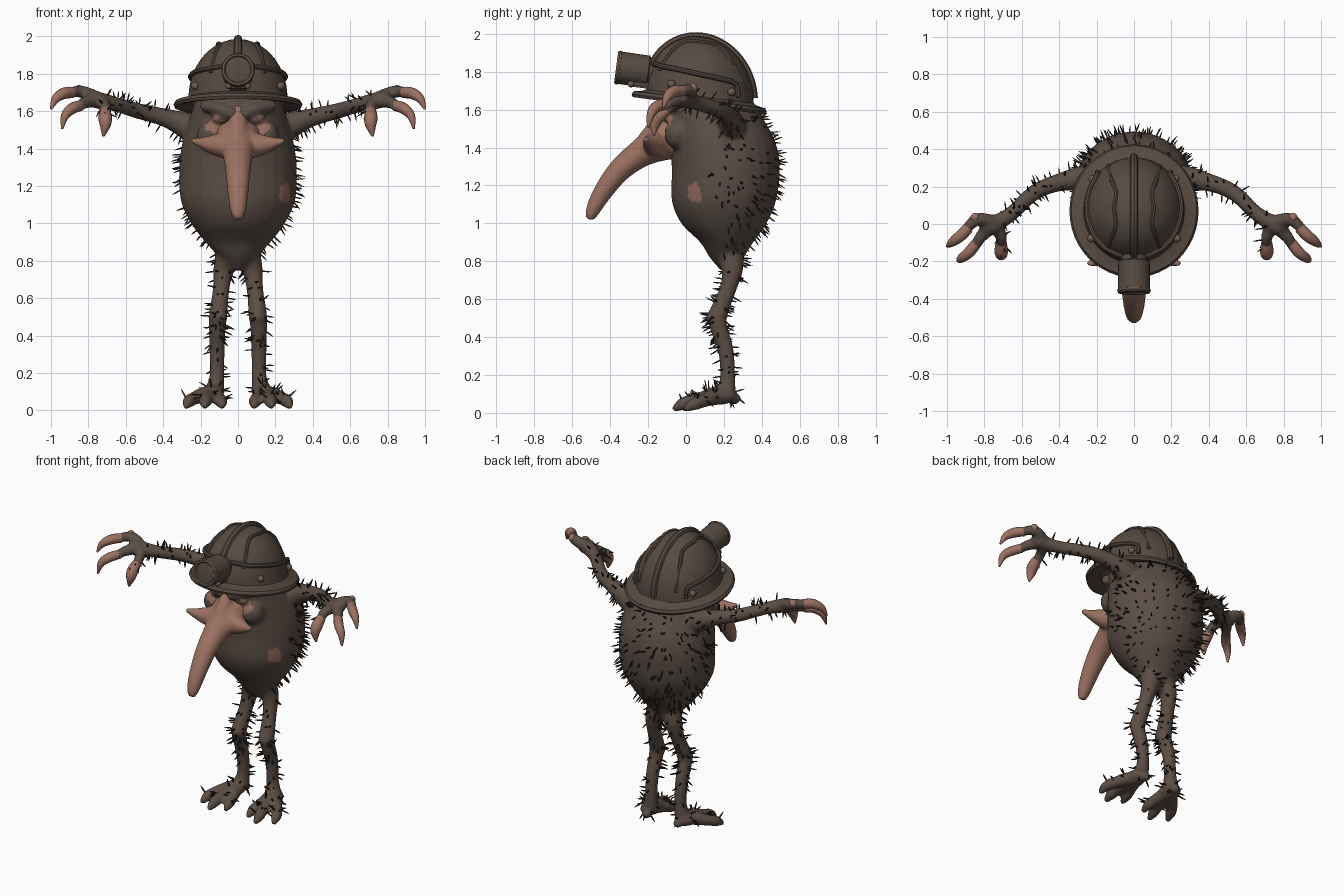
import bpy, bmesh, math, random
from mathutils import Vector as V, Matrix, noise

if "Cube" in bpy.data.objects:
    bpy.data.objects.remove(bpy.data.objects["Cube"])

random.seed(4)


def material(name, rgb):
    m = bpy.data.materials.new(name)
    m.diffuse_color = (*rgb, 1)
    m.use_nodes = True
    m.node_tree.nodes["Principled BSDF"].inputs["Base Color"].default_value = m.diffuse_color
    return m


SKIN = material("brown skin", (0.105, 0.076, 0.060))
HORN = material("pink horn", (0.330, 0.165, 0.120))
SORE = material("pink bare patch", (0.290, 0.145, 0.108))
SHELL = material("helmet brown", (0.094, 0.070, 0.054))
METAL = material("worn metal", (0.150, 0.100, 0.074))
HAIR = material("dark bristle", (0.022, 0.016, 0.013))


def loft(bm, rings):
    """Skin a list of rings and cap both ends."""
    rows = [[bm.verts.new(p) for p in r] for r in rings]
    n = len(rows[0])
    for a, b in zip(rows, rows[1:]):
        for i in range(n):
            bm.faces.new((a[i], a[(i + 1) % n], b[(i + 1) % n], b[i]))
    bm.faces.new(rows[0])
    bm.faces.new(rows[-1])


def spline(pts, steps=4):
    """Catmull-Rom through points of any dimension."""
    p = [pts[0]] + list(pts) + [pts[-1]]
    out = []
    for i in range(1, len(p) - 2):
        for k in range(steps):
            t = k / steps
            out.append([0.5 * (2 * b + (c - a) * t + (2 * a - 5 * b + 4 * c - d) * t * t
                               + (3 * b - a - 3 * c + d) * t ** 3)
                        for a, b, c, d in zip(*p[i - 1:i + 3])])
    return out + [list(pts[-1])]


def tube(bm, pts, sides=12, wide=1.0, steps=4, side=1):
    """Round tube through (x, y, z, radius) points; side=-1 mirrors it."""
    q = spline([(p[0] * side, *p[1:]) for p in pts], steps)
    c = [V(p[:3]) for p in q]
    ref, rings = V((1, 0, 0)), []
    if abs((c[-1] - c[0]).normalized().x) > 0.8:
        ref = V((0, 0, 1))
    for i, p in enumerate(c):
        t = (c[min(i + 1, len(c) - 1)] - c[max(i - 1, 0)]).normalized()
        u = (ref - t * ref.dot(t)).normalized()
        w, ref = t.cross(u), u
        rings.append([p + q[i][3] * (u * wide * math.cos(a) + w * math.sin(a))
                      for a in (2 * math.pi * k / sides for k in range(sides))])
    loft(bm, rings)


def ball(bm, loc, size):
    s = size if isinstance(size, tuple) else (size,) * 3
    bmesh.ops.create_uvsphere(bm, u_segments=14, v_segments=9, radius=1,
                              matrix=Matrix.Translation(loc) @ Matrix.Diagonal((*s, 1)))


def finish(bm, name, *mats, voxel=0, angle=40):
    """Turn a bmesh into a shaded object, optionally fused into one skin."""
    bmesh.ops.recalc_face_normals(bm, faces=bm.faces)
    me = bpy.data.meshes.new(name)
    bm.to_mesh(me)
    bm.free()
    ob = bpy.data.objects.new(name, me)
    bpy.context.collection.objects.link(ob)
    for m in mats:
        me.materials.append(m)
    bpy.ops.object.select_all(action='DESELECT')
    ob.select_set(True)
    bpy.context.view_layer.objects.active = ob
    if voxel:
        r = ob.modifiers.new("fuse", 'REMESH')
        r.mode, r.voxel_size = 'VOXEL', voxel
        s = ob.modifiers.new("soften", 'SMOOTH')
        s.iterations, s.factor = 4, 0.5
        for mod in ("fuse", "soften"):
            bpy.ops.object.modifier_apply(modifier=mod)
        angle = 80
    bpy.ops.object.shade_smooth_by_angle(angle=math.radians(angle))
    return ob


# Torso and head: (z, centre y, half width, half depth)
bm = bmesh.new()
torso = [(0.75, 0.225, 0.05, 0.04), (0.82, 0.215, 0.10, 0.09), (0.90, 0.215, 0.175, 0.14),
         (1.00, 0.20, 0.25, 0.225), (1.12, 0.20, 0.305, 0.275), (1.28, 0.21, 0.315, 0.285),
         (1.42, 0.195, 0.30, 0.28), (1.54, 0.155, 0.265, 0.26), (1.64, 0.12, 0.235, 0.235),
         (1.74, 0.09, 0.20, 0.20)]
loft(bm, [[V((rx * math.cos(a), cy + ry * math.sin(a), z))
           for a in (2 * math.pi * k / 28 for k in range(28))]
          for z, cy, rx, ry in spline(torso)])

for s in (1, -1):
    # Arms and palms
    tube(bm, [(0.17, 0.22, 1.47, 0.10), (0.27, 0.24, 1.52, 0.075), (0.39, 0.225, 1.565, 0.05),
              (0.53, 0.17, 1.60, 0.043), (0.65, 0.06, 1.635, 0.04), (0.73, 0.01, 1.655, 0.045),
              (0.79, 0.0, 1.665, 0.045)], side=s)
    ball(bm, (s * 0.77, -0.01, 1.665), (0.06, 0.05, 0.045))
    # Fingers
    for f in ([(0.76, 0.01, 1.67, 0.04), (0.84, 0.025, 1.705, 0.034), (0.91, -0.045, 1.695, 0.027)],
              [(0.77, -0.02, 1.66, 0.04), (0.82, -0.07, 1.645, 0.033), (0.855, -0.13, 1.62, 0.027)],
              [(0.74, 0.0, 1.65, 0.04), (0.71, -0.07, 1.625, 0.032), (0.71, -0.12, 1.575, 0.028)]):
        tube(bm, f, side=s)
    # Legs
    tube(bm, [(0.04, 0.225, 0.86, 0.08), (0.075, 0.245, 0.76, 0.058), (0.09, 0.22, 0.65, 0.045),
              (0.105, 0.17, 0.52, 0.05), (0.11, 0.17, 0.46, 0.047), (0.112, 0.21, 0.33, 0.042),
              (0.112, 0.22, 0.19, 0.04), (0.125, 0.21, 0.10, 0.055)], side=s)
    ball(bm, (s * 0.105, 0.155, 0.50), 0.05)
    # Feet, heels and toes
    ball(bm, (s * 0.14, 0.17, 0.09), (0.065, 0.10, 0.048))
    ball(bm, (s * 0.12, 0.26, 0.075), 0.03)
    for x, y in ((0.09, 0.0), (0.175, -0.05), (0.265, 0.01)):
        k = x - 0.14
        tube(bm, [(0.14 + k * 0.3, 0.15, 0.085, 0.045), (0.14 + k * 0.75, y + 0.085, 0.065, 0.036),
                  (x, y + 0.03, 0.045, 0.034), (x + k * 0.1, y - 0.02, 0.016, 0.013)], side=s)
    # Brows, eyelids and cheeks
    tube(bm, [(0.015, -0.125, 1.575, 0.03), (0.09, -0.115, 1.61, 0.032), (0.19, -0.05, 1.63, 0.03)], side=s)
    ball(bm, (s * 0.09, -0.09, 1.565), (0.055, 0.045, 0.035))
    ball(bm, (s * 0.14, -0.045, 1.47), (0.08, 0.07, 0.08))
body = finish(bm, "body", SKIN, SORE, voxel=0.012)

# Ragged bare patches under the eyes and on the flank
patches = [(V((0.125, -0.11, 1.525)), 0.05), (V((-0.125, -0.11, 1.525)), 0.05), (V((0.26, 0.04, 1.165)), 0.05)]
for p in body.data.polygons:
    wob = 0.03 * noise.noise(p.center * 30)
    p.material_index = int(any((p.center - c).length < r + wob for c, r in patches))

# Bristles over the back, arms and legs
bm = bmesh.new()
hairy = [p for p in body.data.polygons if
         (p.center.z < 0.76 or p.center.y > 0.2 or 0.3 < abs(p.center.x) < 0.74)
         and not (p.center.z > 1.6 and abs(p.center.x) < 0.3) and p.center.z > 0.06
         and abs(p.center.x) < 0.74]
for p in random.sample(hairy, 480):
    n = p.normal
    jit = V([random.uniform(-0.35, 0.35) for _ in range(3)])
    d = (n + jit + V((0, 0, -0.25))).normalized()
    u = d.orthogonal().normalized()
    w = d.cross(u)
    size = random.uniform(0.03, 0.055)
    loft(bm, [[p.center + d * h + r * (u * math.cos(a) + w * math.sin(a)) for a in (0, 1.57, 3.14, 4.71)]
              for h, r in ((-0.01, 0.0055), (size * 0.6, 0.005), (size, 0.0012))])
finish(bm, "bristles", HAIR)

# Hooked beak with a bridge and side barbs
bm = bmesh.new()
tube(bm, [(0, -0.02, 1.46, 0.12), (0, -0.11, 1.44, 0.11), (0, -0.23, 1.375, 0.077), (0, -0.33, 1.30, 0.064),
          (0, -0.40, 1.22, 0.056), (0, -0.46, 1.13, 0.047), (0, -0.495, 1.06, 0.036), (0, -0.51, 1.02, 0.02)],
     sides=16, wide=1.1)
tube(bm, [(0, -0.08, 1.62, 0.035), (0, -0.13, 1.54, 0.05), (0, -0.22, 1.42, 0.05)])
for s in (1, -1):
    tube(bm, [(0.03, -0.14, 1.42, 0.085), (0.12, -0.17, 1.42, 0.06), (0.19, -0.195, 1.43, 0.033),
              (0.25, -0.215, 1.445, 0.012)], side=s)
finish(bm, "beak", HORN, voxel=0.011)

# Claws on the fingers
bm = bmesh.new()
for s in (1, -1):
    for c in ([(0.885, -0.02, 1.70, 0.03), (0.93, -0.065, 1.695, 0.031), (0.975, -0.10, 1.665, 0.023),
               (1.0, -0.12, 1.61, 0.006)],
              [(0.84, -0.10, 1.63, 0.029), (0.885, -0.155, 1.615, 0.03), (0.925, -0.185, 1.575, 0.023),
               (0.94, -0.20, 1.505, 0.006)],
              [(0.71, -0.10, 1.60, 0.03), (0.71, -0.145, 1.565, 0.036), (0.71, -0.165, 1.525, 0.03),
               (0.72, -0.17, 1.465, 0.006)]):
        tube(bm, c, side=s)
    ball(bm, (s * 0.85, 0.035, 1.715), 0.025)
finish(bm, "claws", HORN)

# Helmet, in a frame tilted back
TILT = Matrix.Translation((0, 0.07, 1.64)) @ Matrix.Rotation(math.radians(-7.5), 4, 'X')


def dome(a, t, k=1.0):
    """Point on the helmet dome at turn a and elevation t, in degrees."""
    a, t = math.radians(a), math.radians(t)
    return V((0.265 * k * math.cos(a) * math.cos(t),
              0.285 * k * math.sin(a) * math.cos(t) - 0.03 * math.sin(t), 0.03 + 0.312 * k * math.sin(t)))


def strip(bm, path, r, sides=8, wide=1.0):
    tube(bm, [(*(TILT @ p), r) for p in path], sides=sides, wide=wide, steps=2)


bm = bmesh.new()
brim = [(0.22, 0.12), (0.25, 0.0), (0.31, -0.018), (0.338, -0.02), (0.345, -0.005), (0.335, 0.012), (0.29, 0.02), (0.27, 0.03)]
rings = [[TILT @ V((r * math.cos(a), (r + 0.014) * math.sin(a), z))
          for a in (2 * math.pi * k / 48 for k in range(48))] for r, z in brim]
rings += [[TILT @ dome(360 * k / 48, t) for k in range(48)] for t in (3, 12, 22, 32, 42, 52, 62, 72, 80, 86, 89)]
loft(bm, rings)
finish(bm, "helmet", SHELL)

# Crest, pressed ribs and hanging straps
bm = bmesh.new()
strip(bm, [dome(-90, t, 1.01) for t in range(5, 90, 10)] + [dome(90, t, 1.01) for t in range(85, 0, -10)], 0.02, wide=1.1)
for s in (1, -1):
    strip(bm, [dome(90 - s * 90 + s * a, t, 1.0) for a, t in
               ((-55, 20), (-50, 45), (-40, 62), (0, 66), (40, 62), (50, 45), (58, 12))], 0.012)
    strip(bm, [dome(90 - s * 90 + s * a, t, 1.03) for a, t in
               ((-75, 26), (-50, 24), (-25, 23), (0, 21), (25, 19), (42, 16), (44, 4))], 0.014)
finish(bm, "helmet_ribs", SHELL)

# Rivets around the rim
bm = bmesh.new()
for a in (-32, 35, 145, 212):
    ball(bm, TILT @ dome(a, 8, 1.03), 0.022)
for s in (1, -1):
    ball(bm, (s * 0.05, -0.29, 1.735), 0.018)
finish(bm, "rivets", METAL)


# Head lamp: turned housing and rim, profile as (distance forward, radius)
def turned(name, profile, mat):
    b = bmesh.new()
    origin, fwd, up = V((0, -0.115, 1.79)), V((0, -0.991, 0.13)), V((0, 0.13, 0.991))
    loft(b, [[origin + fwd * d + r * (V((1, 0, 0)) * math.cos(a) + up * math.sin(a))
              for a in (2 * math.pi * k / 32 for k in range(32))] for d, r in profile])
    finish(b, name, mat, angle=30)


turned("lamp_housing", [(0, 0.07), (0.08, 0.074), (0.085, 0.084), (0.235, 0.086), (0.237, 0.06)], SHELL)
turned("lamp_rim", [(0.22, 0.06), (0.236, 0.088), (0.246, 0.09), (0.256, 0.084), (0.256, 0.074), (0.247, 0.068)], METAL)
turned("lamp_lens", [(0.24, 0.068), (0.249, 0.068), (0.253, 0.04), (0.254, 0.01)], SHELL)

# Lamp bracket
bm = bmesh.new()
bmesh.ops.create_cube(bm, size=1, matrix=Matrix.Translation((0, -0.22, 1.735))
                      @ Matrix.Rotation(math.radians(-7.5), 4, 'X') @ Matrix.Diagonal((0.11, 0.17, 0.045, 1)))
bmesh.ops.bevel(bm, geom=bm.edges[:], offset=0.01, segments=2, affect='EDGES')
finish(bm, "lamp_bracket", SHELL)
